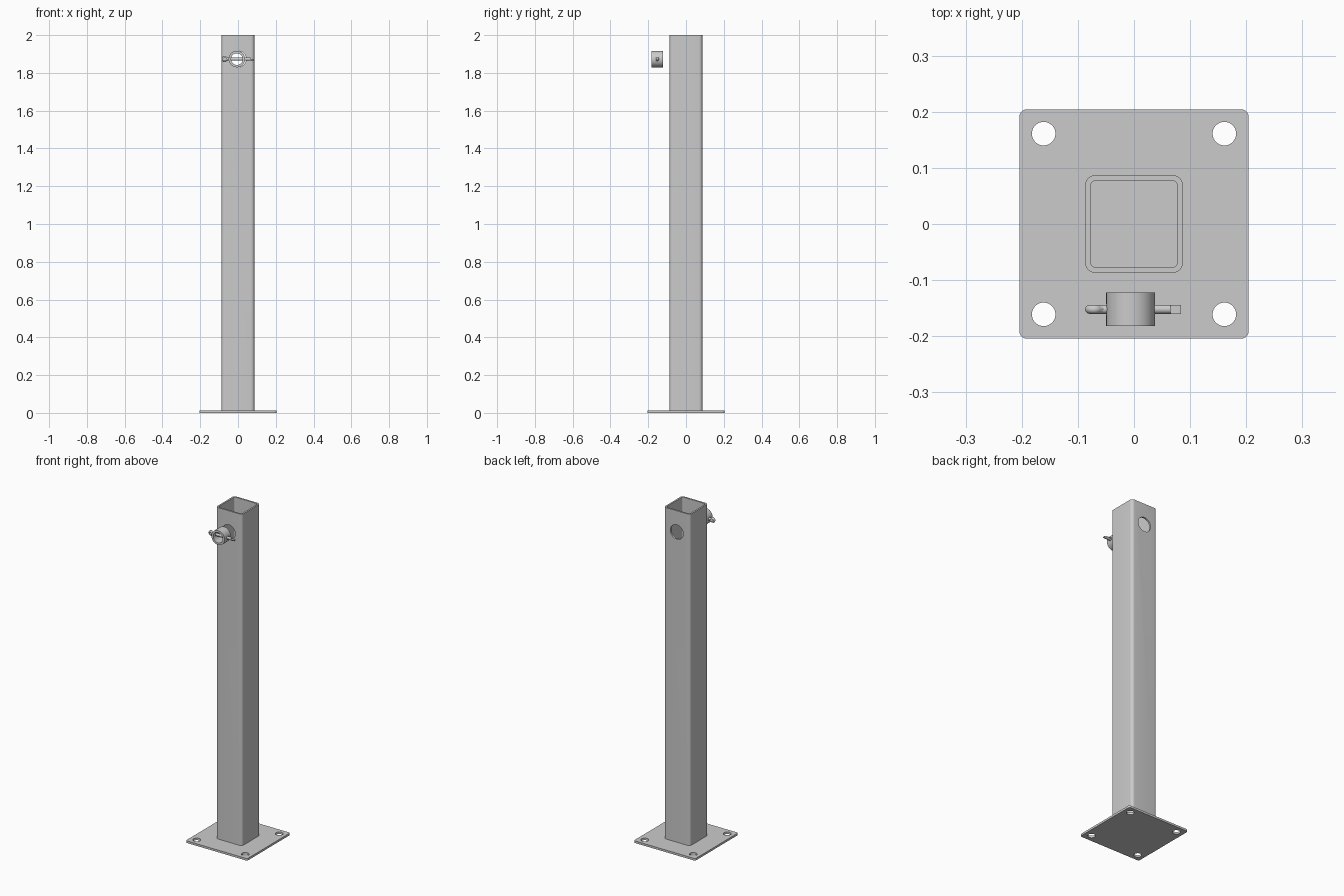
import bpy, bmesh
from math import pi, sin, cos, radians
from mathutils import Vector

if "Cube" in bpy.data.objects:
    bpy.data.objects.remove(bpy.data.objects["Cube"])

PIN_Y, PIN_Z, COLLAR_X = -0.152, 1.873, -0.006


def finish(name, bm):
    bmesh.ops.recalc_face_normals(bm, faces=bm.faces)
    me = bpy.data.meshes.new(name)
    bm.to_mesh(me)
    bm.free()
    ob = bpy.data.objects.new(name, me)
    bpy.context.collection.objects.link(ob)
    return ob


def rounded_prism(name, half, radius, z0, z1, steps=8):
    bm = bmesh.new()
    c = half - radius
    verts = []
    for k, (sx, sy) in enumerate([(1, 1), (-1, 1), (-1, -1), (1, -1)]):
        for i in range(steps + 1):
            a = (k + i / steps) * pi / 2
            verts.append(bm.verts.new((sx * c + radius * cos(a), sy * c + radius * sin(a), z0)))
    face = bm.faces.new(verts)
    ext = bmesh.ops.extrude_face_region(bm, geom=[face])
    top = [v for v in ext["geom"] if isinstance(v, bmesh.types.BMVert)]
    bmesh.ops.translate(bm, verts=top, vec=(0, 0, z1 - z0))
    return finish(name, bm)


def cylinder(name, radius, depth, loc, rot=(0, 0, 0), sides=48):
    bpy.ops.mesh.primitive_cylinder_add(vertices=sides, radius=radius, depth=depth,
                                        location=loc, rotation=rot)
    ob = bpy.context.object
    ob.name = name
    return ob


def activate(ob):
    bpy.ops.object.select_all(action='DESELECT')
    ob.select_set(True)
    bpy.context.view_layer.objects.active = ob


def cut(target, cutter):
    cutter.hide_render = True
    mod = target.modifiers.new("cut", 'BOOLEAN')
    mod.operation, mod.solver, mod.object = 'DIFFERENCE', 'EXACT', cutter
    activate(target)
    bpy.ops.object.modifier_apply(modifier=mod.name)
    bpy.data.objects.remove(cutter)


def smooth(ob):
    activate(ob)
    bpy.ops.object.shade_smooth_by_angle(angle=radians(30))


# Base plate with four bolt holes
plate = rounded_prism("base_plate", 0.204, 0.012, 0, 0.0125)
for x in (-0.161, 0.161):
    for y in (-0.161, 0.161):
        cut(plate, cylinder("bolt_cutter", 0.021, 0.1, (x, y, 0)))

# Hollow square post with a round hole through front and back
post = rounded_prism("post_tube", 0.087, 0.018, 0.0125, 2.0)
cut(post, rounded_prism("tube_cutter", 0.077, 0.008, 0, 2.1))
cut(post, cylinder("pin_hole_cutter", 0.043, 0.5, (0, 0, PIN_Z), (pi / 2, 0, 0), 64))

# Collar in front of the post, cross-drilled for the split pin
collar = cylinder("collar", 0.0435, 0.059, (COLLAR_X, PIN_Y, PIN_Z), (pi / 2, 0, 0), 64)
cut(collar, cylinder("bore_cutter", 0.031, 0.2, (COLLAR_X, PIN_Y, PIN_Z), (pi / 2, 0, 0), 64))
cut(collar, cylinder("cross_cutter", 0.0095, 0.2, (COLLAR_X, PIN_Y, PIN_Z), (0, pi / 2, 0), 32))


# Split pin: half-round wire swept along lower leg, eye and upper leg
def split_pin(name, wire=0.008, eye=0.008, eye_x=-0.071, gap=0.0004):
    path = [Vector((0.084, -gap)), Vector((-0.052, -gap)), Vector((-0.058, -gap * 2))]
    for i in range(25):
        a = radians(-40 - 280 * i / 24)
        path.append(Vector((eye_x + eye * cos(a), eye * sin(a))))
    path += [Vector((-0.058, gap * 2)), Vector((-0.052, gap)), Vector((0.065, gap))]
    bm = bmesh.new()
    rings = []
    for i, p in enumerate(path):
        d = (path[min(i + 1, len(path) - 1)] - path[max(i - 1, 0)]).normalized()
        n = Vector((-d.y, d.x))
        ring = []
        for k in range(13):
            a = pi * k / 12
            q = p + n * wire * sin(a)
            ring.append(bm.verts.new((q.x, PIN_Y + wire * cos(a), PIN_Z + q.y)))
        rings.append(ring)
    for r, s in zip(rings, rings[1:]):
        for k in range(13):
            j = (k + 1) % 13
            bm.faces.new((r[k], r[j], s[j], s[k]))
    bm.faces.new(rings[0])
    bm.faces.new(rings[-1])
    return finish(name, bm)


pin = split_pin("split_pin")

for part in (plate, post, collar, pin):
    smooth(part)
